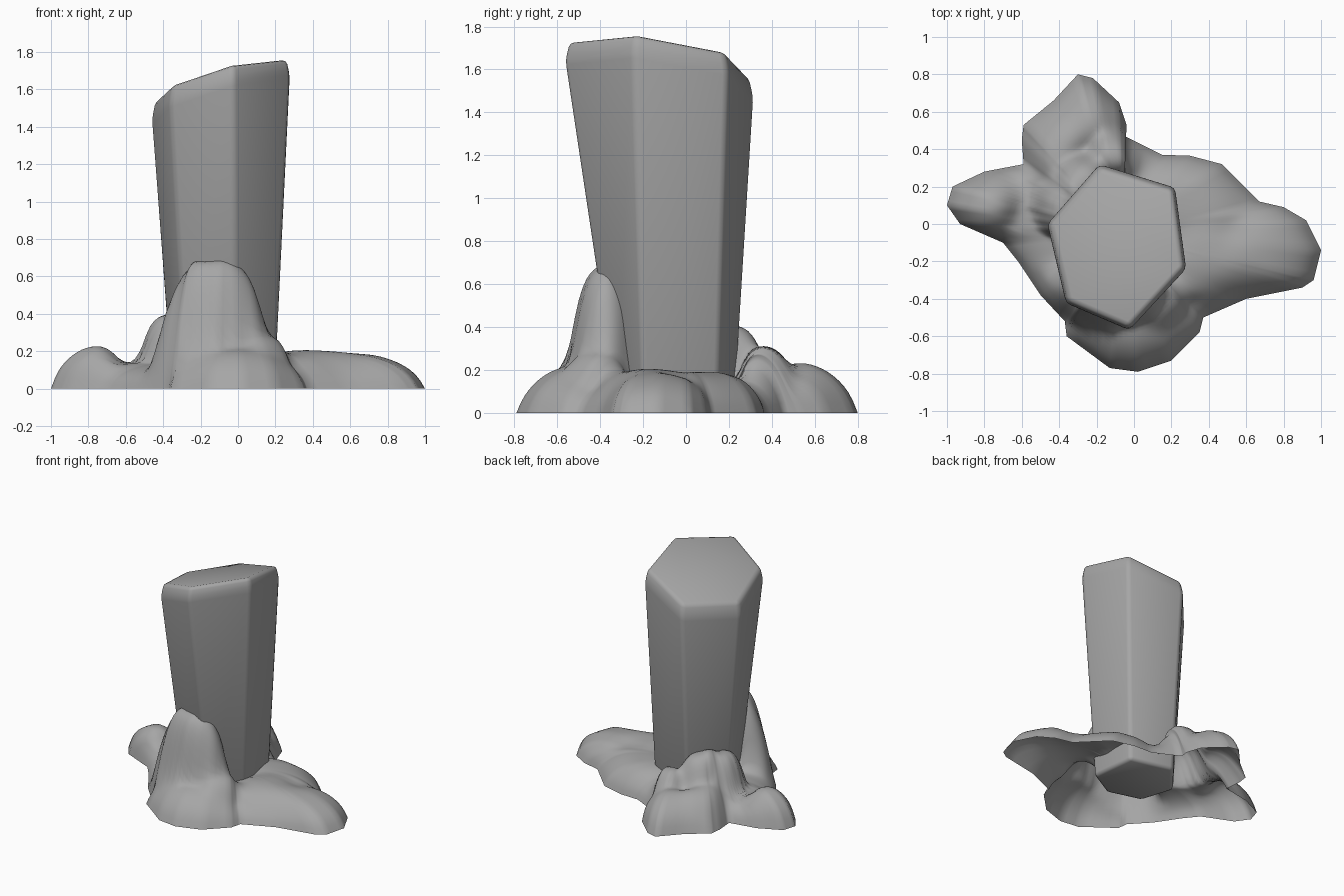
import bpy
import bmesh
import math
from mathutils import Vector

default_cube = bpy.data.objects.get("Cube")
if default_cube:
    bpy.data.objects.remove(default_cube, do_unlink=True)

# Single stone colour
stone = bpy.data.materials.new("grey_stone")
stone.use_nodes = True
stone_colour = (0.38, 0.38, 0.38, 1)
stone.diffuse_color = stone_colour
shader = next(n for n in stone.node_tree.nodes if n.type == "BSDF_PRINCIPLED")
shader.inputs["Base Color"].default_value = stone_colour
shader.inputs["Roughness"].default_value = 0.8


def make_object(name, bm, smooth_angle):
    """Turn a bmesh into a smooth-shaded stone object."""
    mesh = bpy.data.meshes.new(name)
    bm.to_mesh(mesh)
    bm.free()
    mesh.materials.append(stone)
    obj = bpy.data.objects.new(name, mesh)
    bpy.context.collection.objects.link(obj)
    bpy.ops.object.select_all(action="DESELECT")
    obj.select_set(True)
    bpy.context.view_layer.objects.active = obj
    bpy.ops.object.shade_smooth_by_angle(angle=math.radians(smooth_angle))
    return obj


# Leaning six-sided pillar with a slanted, chamfered top and softened edges
def slanted_top(x, y):
    return 1.655 + 0.275 * x - 0.154 * y


foot_corners = [(-.36, 0), (-.28, -.25), (-.02, -.325), (.2, -.2), (.16, .15), (-.17, .23)]
head_corners = [(-.465, 0), (-.365, -.425), (-.025, -.57), (.28, -.24), (.22, .195), (-.185, .32)]
head_centre = Vector((-.09, -.12))
CHAMFER_DROP = 0.09
CHAMFER_SCALE = 0.95

bm = bmesh.new()
foot, shoulder, head = [], [], []
for (fx, fy), corner in zip(foot_corners, head_corners):
    x, y = corner
    foot.append(bm.verts.new((fx, fy, 0.04)))
    shoulder.append(bm.verts.new((x, y, slanted_top(x, y) - CHAMFER_DROP)))
    x, y = head_centre.lerp(corner, CHAMFER_SCALE)
    head.append(bm.verts.new((x, y, slanted_top(x, y))))
bm.faces.new(list(reversed(foot)))
bm.faces.new(head)
for lower, upper in ((foot, shoulder), (shoulder, head)):
    for i in range(len(lower)):
        k = (i + 1) % len(lower)
        bm.faces.new((lower[i], lower[k], upper[k], upper[i]))
bmesh.ops.recalc_face_normals(bm, faces=bm.faces)
bmesh.ops.bevel(bm, geom=list(bm.edges), offset=0.025, segments=2,
                profile=0.5, affect="EDGES")
make_object("stone_pillar", bm, 50)

# Footprint of the rocky base, counter-clockwise from the tip of the +x lobe
footprint = [
    (1, -.14), (.92, .02), (.8, .09), (.67, .12), (.6, .19), (.47, .32),
    (.3, .365), (.15, .37), (-.05, .47), (-.04, .53), (-.08, .65), (-.22, .78),
    (-.3, .8), (-.43, .66), (-.59, .53), (-.6, .45), (-.59, .32), (-.8, .28),
    (-.97, .2), (-1, .1), (-.93, 0), (-.7, -.1), (-.62, -.2), (-.5, -.38),
    (-.37, -.52), (-.36, -.6), (-.13, -.77), (.02, -.79), (.2, -.73),
    (.35, -.58), (.37, -.5), (.6, -.4), (.9, -.34), (.96, -.3),
]

# Rounded mounds: centre x, centre y, radius x, radius y, height
mounds = [
    (-.13, -.375, .3, .175, .7),    # tall front boulder
    (-.31, -.38, .16, .15, .58),    # its shoulder on -x
    (.13, -.42, .17, .16, .3),      # its shoulder on +x
    (.38, -.22, .32, .25, .205),    # ridge at the root of the +x lobe
    (.3, .12, .38, .3, .19),        # back of the +x lobe
    (.82, -.14, .4, .28, .21),      # tip of the +x lobe
    (0, -.58, .38, .27, .24),       # front lobe
    (-.9, .12, .3, .24, .29),       # lobe on -x
    (-.32, .62, .32, .28, .27),     # back lobe
    (-.43, .38, .17, .25, .27),     # ridge up to the pillar
    (-.37, .1, .16, .2, .4),        # bank along the pillar
    (-.27, .22, .16, .17, .41),     # bank behind the pillar
    (-.11, .37, .15, .14, .32),     # knob behind the pillar
]
SKIRT = 0.14


def base_height(x, y, t):
    """Blend the mounds over a low skirt that falls to the ground at t = 1."""
    blend = SKIRT ** 6
    for cx, cy, rx, ry, h in mounds:
        d = math.hypot((x - cx) / rx, (y - cy) / ry)
        if d < 1:
            blend += (h * math.sqrt(1 - d ** 3)) ** 6
    rim = max(0, 1 - t ** 5) ** 0.65
    return rim * blend ** (1 / 6)


# Rocky base: rings from the centre out to the footprint, open underneath
RINGS = 40
SPLITS = 4
centre = Vector((-.06, -.05))
outline = []
for i, point in enumerate(footprint):
    start, end = Vector(point), Vector(footprint[(i + 1) % len(footprint)])
    outline += [start.lerp(end, s / SPLITS) for s in range(SPLITS)]

bm = bmesh.new()
middle = bm.verts.new((*centre, base_height(*centre, 0)))
previous = None
for r in range(1, RINGS + 1):
    t = r / RINGS
    ring = []
    for rim_point in outline:
        x, y = centre.lerp(rim_point, t)
        ring.append(bm.verts.new((x, y, base_height(x, y, t))))
    for j in range(len(ring)):
        k = (j + 1) % len(ring)
        if previous:
            bm.faces.new((previous[j], ring[j], ring[k], previous[k]))
        else:
            bm.faces.new((middle, ring[j], ring[k]))
    previous = ring

# Soften the creases between mounds, keeping the rim on the ground
inner = [v for v in bm.verts if not v.is_boundary]
for step in range(4):
    bmesh.ops.smooth_vert(bm, verts=inner, factor=0.4,
                          use_axis_x=False, use_axis_y=False, use_axis_z=True)
make_object("rocky_base", bm, 80)
